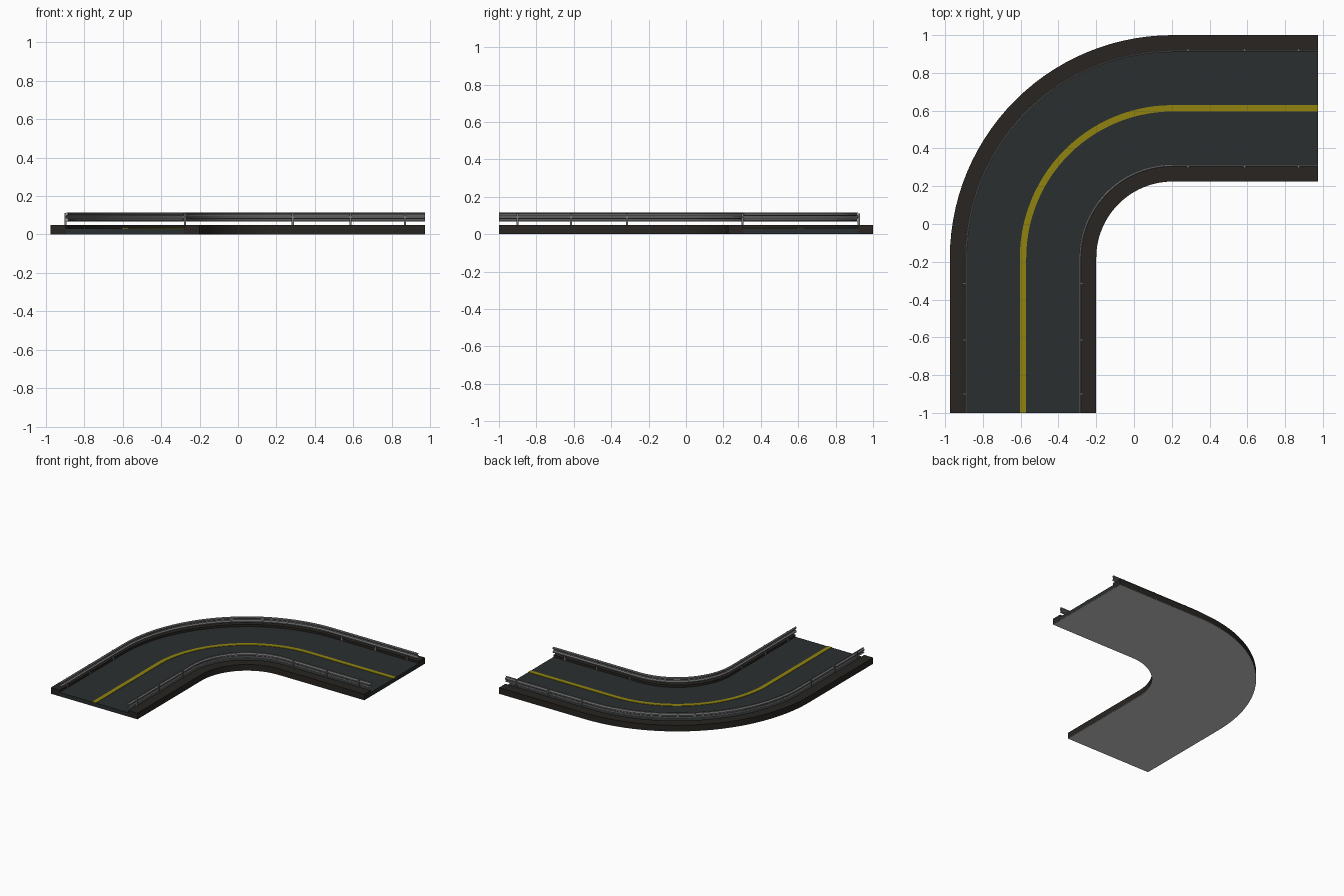
import bpy, bmesh, math
from mathutils import Vector

if "Cube" in bpy.data.objects:
    bpy.data.objects.remove(bpy.data.objects["Cube"])

CX, CY = 0.205, -0.18        # bend centre
R = 0.7925                   # centreline radius
X_END, Y_END = 0.973, -1.0   # road ends
HALF, LANE = 0.3875, 0.307   # half width of deck / asphalt
SEG = 28


def material(name, rgb):
    m = bpy.data.materials.new(name)
    m.diffuse_color = (*rgb, 1)
    m.use_nodes = True
    m.node_tree.nodes["Principled BSDF"].inputs["Base Color"].default_value = m.diffuse_color
    return m


asphalt_mat = material("asphalt", (0.023, 0.028, 0.028))
curb_mat = material("curb", (0.021, 0.018, 0.015))
yellow_mat = material("yellow", (0.28, 0.23, 0.005))
steel_mat = material("steel", (0.19, 0.19, 0.19))

# Road path: (point, outward direction)
path = [(Vector((CX - R, Y_END, 0)), Vector((-1, 0, 0)))]
for i in range(SEG + 1):
    a = math.pi - math.pi / 2 * i / SEG
    d = Vector((math.cos(a), math.sin(a), 0))
    path.append((Vector((CX, CY, 0)) + d * R, d))
path.append((Vector((X_END, CY + R, 0)), Vector((0, 1, 0))))


def finish(name, bm, mat):
    bmesh.ops.recalc_face_normals(bm, faces=bm.faces)
    me = bpy.data.meshes.new(name)
    bm.to_mesh(me)
    bm.free()
    ob = bpy.data.objects.new(name, me)
    bpy.context.collection.objects.link(ob)
    if mat:
        me.materials.append(mat)
    bpy.ops.object.select_all(action='DESELECT')
    ob.select_set(True)
    bpy.context.view_layer.objects.active = ob
    bpy.ops.object.shade_smooth_by_angle(angle=math.radians(20))
    return ob


def sweep(name, profile, mat):
    """Sweep a closed (outward offset, z) profile along the road."""
    bm = bmesh.new()
    rings = [[bm.verts.new(p + d * o + Vector((0, 0, z))) for o, z in profile]
             for p, d in path]
    n = len(profile)
    for a, b in zip(rings, rings[1:]):
        for i in range(n):
            j = (i + 1) % n
            bm.faces.new((a[i], a[j], b[j], b[i]))
    bm.faces.new(rings[0])
    bm.faces.new(rings[-1])
    return finish(name, bm, mat)


def rect(o0, o1, z0, z1):
    return [(o0, z0), (o1, z0), (o1, z1), (o0, z1)]


# Deck layers
sweep("underside", rect(-HALF, HALF, 0, 0.002), None)
sweep("asphalt", rect(-LANE, LANE, 0.002, 0.032), asphalt_mat)
sweep("centre_line", rect(-0.017, 0.017, 0.031, 0.035), yellow_mat)

# Corrugated guard rail section: (depth away from road, z)
wave = [(0.007, 0.068), (0.0, 0.073), (0.0, 0.080), (0.009, 0.087),
        (0.009, 0.096), (0.0, 0.103), (0.0, 0.110), (0.007, 0.115)]
wave += [(o + 0.004, z) for o, z in reversed(wave)]

for side, label in ((1, "outer"), (-1, "inner")):
    sweep(label + "_curb", rect(side * LANE, side * HALF, 0.002, 0.05), curb_mat)
    sweep(label + "_guard_rail", [(side * (0.297 + o), z) for o, z in wave], steel_mat)

    # Posts on both straights
    bm = bmesh.new()
    off = side * 0.311
    spots = [(CX - R - off, y) for y in (-0.9, -0.615, -0.315)]
    spots += [(x, CY + R + off) for x in (0.87, 0.585, 0.285)]
    for x, y in spots:
        cube = bmesh.ops.create_cube(bm, size=1)["verts"]
        bmesh.ops.scale(bm, vec=(0.011, 0.011, 0.080), verts=cube)
        bmesh.ops.translate(bm, vec=(x, y, 0.071), verts=cube)
    finish(label + "_rail_posts", bm, steel_mat)
